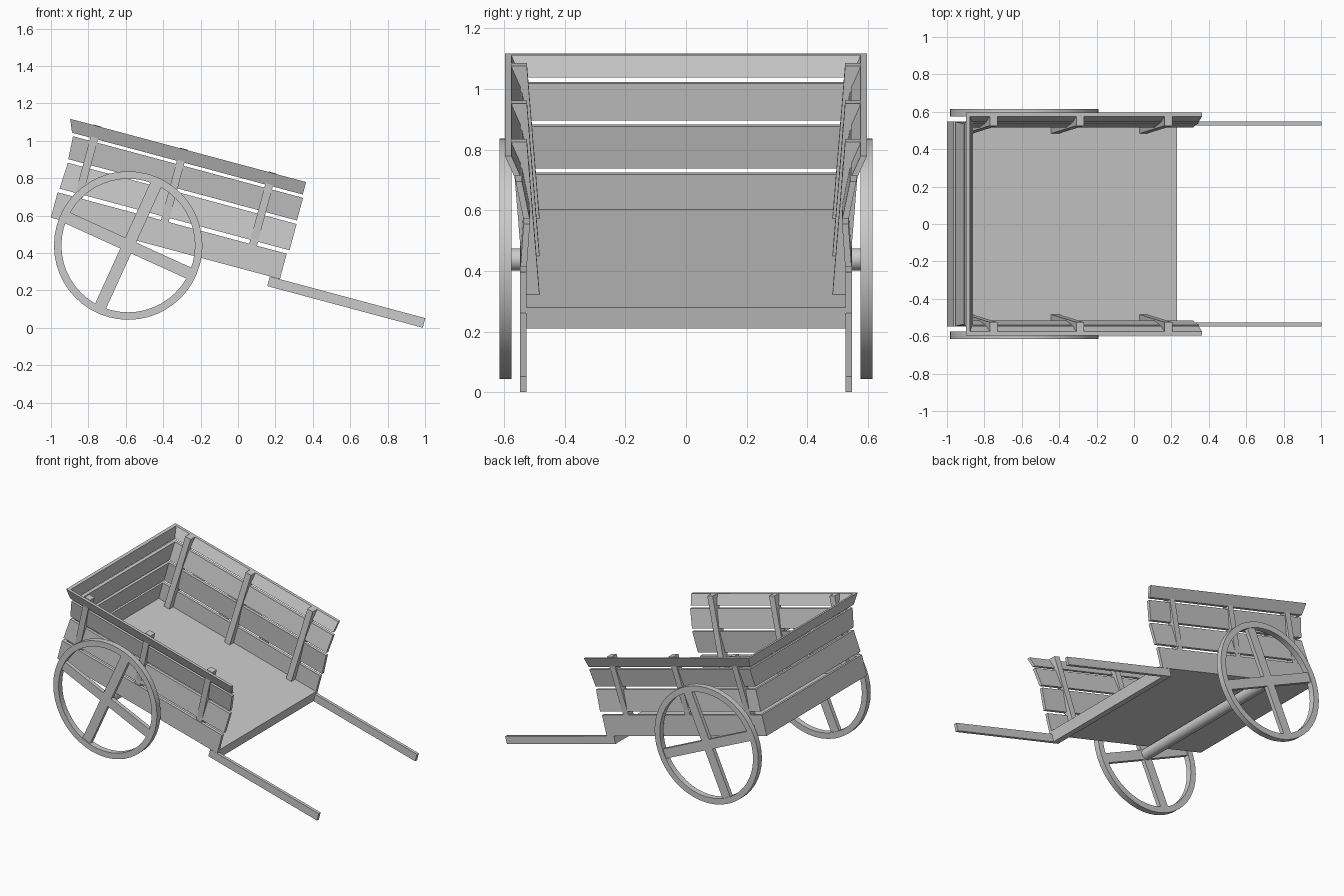
import bpy, bmesh, math
from mathutils import Matrix, Vector

if "Cube" in bpy.data.objects:
    bpy.data.objects.remove(bpy.data.objects["Cube"])

# Bed parts are drawn level, then pitched down 15 degrees onto the shaft tips
TILT = Matrix.Rotation(math.radians(15), 4, 'Y')


def finish(bm, name, matrix=None):
    if matrix:
        bmesh.ops.transform(bm, matrix=matrix, verts=bm.verts)
    bmesh.ops.recalc_face_normals(bm, faces=bm.faces)
    mesh = bpy.data.meshes.new(name)
    bm.to_mesh(mesh)
    bm.free()
    ob = bpy.data.objects.new(name, mesh)
    bpy.context.collection.objects.link(ob)
    return ob


def loft(name, rings, matrix=None, closed=False):
    """Skin equal-length rings; cap the ends unless closed."""
    bm = bmesh.new()
    vs = [[bm.verts.new(p) for p in r] for r in rings]
    n = len(rings[0])
    pairs = list(zip(vs, vs[1:])) + ([(vs[-1], vs[0])] if closed else [])
    for a, b in pairs:
        for i in range(n):
            j = (i + 1) % n
            bm.faces.new((a[i], a[j], b[j], b[i]))
    if not closed:
        bm.faces.new(vs[0])
        bm.faces.new(vs[-1])
    return finish(bm, name, matrix)


def box(name, u, y, w):
    ring = lambda x: [(x, y[0], w[0]), (x, y[1], w[0]), (x, y[1], w[1]), (x, y[0], w[1])]
    return loft(name, [ring(u[0]), ring(u[1])], TILT)


def smooth(ob):
    bpy.ops.object.select_all(action='DESELECT')
    ob.select_set(True)
    bpy.context.view_layer.objects.active = ob
    bpy.ops.object.shade_smooth_by_angle(angle=math.radians(35))


# Plank courses: mitred U of left, back and right boards
T = 0.021
courses = [  # bottom w, y, back u; top w, y, back u; front u
    (0.310, 0.547, -1.119, 0.450, 0.547, -1.119, 0.149),
    (0.472, 0.546, -1.114, 0.617, 0.536, -1.107, 0.159),
    (0.636, 0.537, -1.110, 0.761, 0.562, -1.117, 0.156),
    (0.778, 0.567, -1.127, 0.847, 0.597, -1.156, 0.150),
]
for k, (w0, y0, b0, w1, y1, b1, f) in enumerate(courses):
    def section(end, s):
        if end == 'front':
            return [(f, s * y0, w0), (f, s * (y0 - T), w0),
                    (f, s * (y1 - T), w1), (f, s * y1, w1)]
        return [(b0, s * y0, w0), (b0 + T, s * (y0 - T), w0),
                (b1 + T, s * (y1 - T), w1), (b1, s * y1, w1)]
    loft(f"plank_course_{k + 1}",
         [section('front', -1), section('back', -1), section('back', 1), section('front', 1)], TILT)

# Floor and front cross beam
box("floor", (-1.10, 0.094), (-0.527, 0.527), (0.31, 0.33))
box("front_beam", (0.093, 0.149), (-0.527, 0.527), (0.257, 0.33))

for s, side in ((-1, "right"), (1, "left")):
    # Pulling shafts
    box(f"shaft_{side}", (0.093, 0.954), sorted((s * 0.526, s * 0.547)), (0.256, 0.309))

    # Leaning side posts
    for i, u in enumerate((-1.005, -0.526, -0.037)):
        def ring(yo, w):
            yi = yo - 0.05
            return [(u - 0.021, s * yo, w), (u + 0.021, s * yo, w),
                    (u + 0.021, s * yi, w), (u - 0.021, s * yi, w)]
        loft(f"post_{side}_{i + 1}", [ring(0.533, 0.325), ring(0.575, 0.85)], TILT)

    # Wheel rim
    place = Matrix.Translation((-0.587, s * 0.595, 0.44))
    rings = []
    for i in range(48):
        a = 2 * math.pi * i / 48
        rings.append([(r * math.cos(a), y, r * math.sin(a))
                      for r, y in ((0.397, -0.02), (0.397, 0.02), (0.357, 0.02), (0.357, -0.02))])
    smooth(loft(f"wheel_rim_{side}", rings, place, closed=True))

    # Four spokes as one cross
    h, r = 0.032, 0.365
    quarter = [Vector((r, 0, -h)), Vector((r, 0, h)), Vector((h, 0, h))]
    cross = [Matrix.Rotation(-q * math.pi / 2, 3, 'Y') @ p for q in range(4) for p in quarter]
    loft(f"wheel_spokes_{side}",
         [[p + Vector((0, y, 0)) for p in cross] for y in (-0.014, 0.014)],
         place @ Matrix.Rotation(math.radians(24.5), 4, 'Y'))

# Axle
bm = bmesh.new()
bmesh.ops.create_cone(bm, cap_ends=True, segments=32, radius1=0.037, radius2=0.037, depth=1.17)
smooth(finish(bm, "axle", Matrix.Translation((-0.587, 0, 0.438)) @ Matrix.Rotation(math.pi / 2, 4, 'X')))
